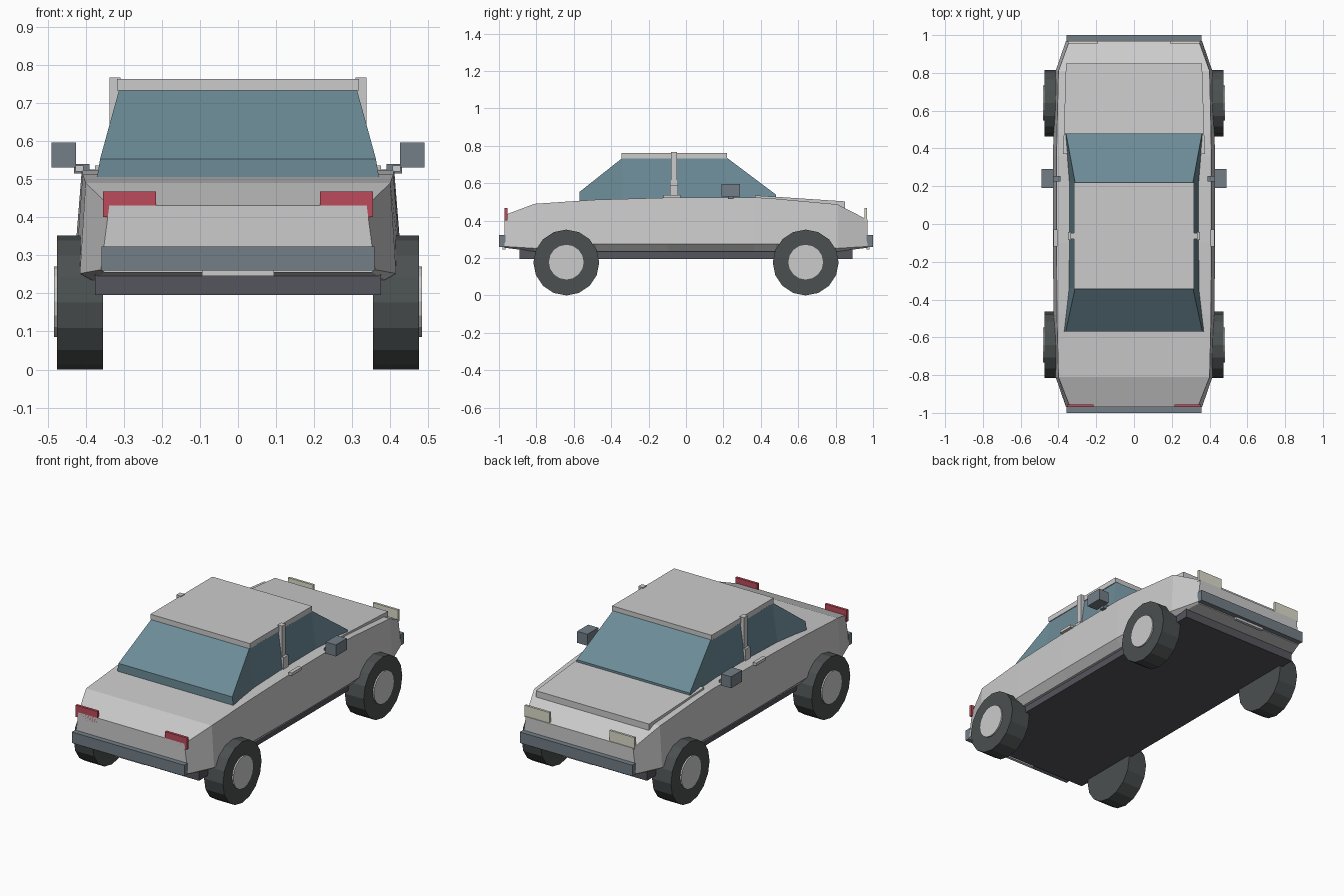
import bpy, bmesh, math

if "Cube" in bpy.data.objects:
    bpy.data.objects.remove(bpy.data.objects["Cube"])


def material(name, rgb):
    m = bpy.data.materials.new(name)
    m.diffuse_color = (*rgb, 1)
    m.use_nodes = True
    m.node_tree.nodes["Principled BSDF"].inputs["Base Color"].default_value = m.diffuse_color
    return m


GLASS = material("glass", (0.15, 0.26, 0.31))
RED = material("red_lens", (0.5, 0.07, 0.1))
PALE = material("pale_lens", (0.72, 0.72, 0.6))
TRIM = material("trim", (0.17, 0.21, 0.24))
DARK = material("underbody", (0.09, 0.09, 0.11))
RUBBER = material("rubber", (0.07, 0.08, 0.08))
METAL = material("hubcap", (0.75, 0.75, 0.76))


def finish(name, bm, mat=None):
    bmesh.ops.recalc_face_normals(bm, faces=bm.faces)
    me = bpy.data.meshes.new(name)
    bm.to_mesh(me)
    bm.free()
    ob = bpy.data.objects.new(name, me)
    bpy.context.collection.objects.link(ob)
    if mat:
        me.materials.append(mat)
    return ob


def loft(name, stations, mat=None):
    """Skin along y; each station is (y, [(half width, z), ...]) mirrored in x."""
    bm = bmesh.new()
    rings = []
    for y, half in stations:
        pts = half + [(-x, z) for x, z in reversed(half)]
        rings.append([bm.verts.new((x, y, z)) for x, z in pts])
    n = len(rings[0])
    for a, b in zip(rings, rings[1:]):
        for i in range(n):
            j = (i + 1) % n
            bm.faces.new((a[i], a[j], b[j], b[i]))
    bm.faces.new(rings[0])
    bm.faces.new(rings[-1])
    return finish(name, bm, mat)


def box(name, x, y, z, mat=None):
    bm = bmesh.new()
    bmesh.ops.create_cube(bm, size=1)
    for v in bm.verts:
        v.co = [(r[0] + r[1]) / 2 + c * (r[1] - r[0]) for r, c in zip((x, y, z), v.co)]
    return finish(name, bm, mat)


def pair(name, x, y, z, mat=None):
    box(name + "_right", x, y, z, mat)
    box(name + "_left", (-x[1], -x[0]), y, z, mat)


def disc(name, r, x0, x1, y, z, sides, mat):
    bm = bmesh.new()
    bmesh.ops.create_cone(bm, cap_ends=True, segments=sides,
                          radius1=r, radius2=r, depth=abs(x1 - x0))
    for v in bm.verts:
        a, b, c = v.co
        v.co = ((x0 + x1) / 2 + c, y + a, z + b)
    return finish(name, bm, mat)


# Body shell: top edge, widest lower edge, tucked-in bottom edge
loft("body", [
    (-0.97, [(0.338, 0.43), (0.36, 0.262), (0.35, 0.255)]),
    (-0.81, [(0.40, 0.49), (0.415, 0.252), (0.385, 0.235)]),
    (-0.48, [(0.408, 0.512), (0.425, 0.275), (0.39, 0.235)]),
    (-0.10, [(0.41, 0.523), (0.43, 0.275), (0.39, 0.235)]),
    (0.36, [(0.41, 0.525), (0.43, 0.275), (0.39, 0.235)]),
    (0.48, [(0.408, 0.517), (0.425, 0.275), (0.39, 0.235)]),
    (0.81, [(0.40, 0.487), (0.415, 0.252), (0.385, 0.235)]),
    (0.97, [(0.342, 0.405), (0.36, 0.262), (0.35, 0.255)]),
])
box("underbody", (-0.375, 0.375), (-0.89, 0.89), (0.196, 0.262), DARK)

# Hood panel sitting just proud of the body
loft("hood", [
    (0.37, [(0.375, 0.535), (0.375, 0.515)]),
    (0.85, [(0.36, 0.503), (0.36, 0.465)]),
])

# Cabin glass, roof and centre pillars
loft("cabin_glass", [
    (-0.57, [(0.362, 0.553), (0.37, 0.505)]),
    (-0.34, [(0.312, 0.735), (0.345, 0.505)]),
    (0.22, [(0.312, 0.735), (0.345, 0.505)]),
    (0.48, [(0.36, 0.54), (0.366, 0.505)]),
], GLASS)
box("roof", (-0.317, 0.317), (-0.345, 0.22), (0.732, 0.762))
pair("pillar", (0.308, 0.337), (-0.08, -0.047), (0.52, 0.767))
pair("pillar_foot", (0.325, 0.35), (-0.085, -0.042), (0.515, 0.59))

# Mirrors and door handles
pair("mirror", (0.425, 0.49), (0.19, 0.29), (0.53, 0.596), TRIM)
pair("mirror_arm", (0.39, 0.43), (0.225, 0.255), (0.515, 0.54), TRIM)
pair("door_handle", (0.405, 0.427), (-0.12, -0.03), (0.52, 0.536))

# Lights, bumpers and plates
pair("red_light", (0.215, 0.355), (-0.97, -0.955), (0.40, 0.467), RED)
pair("pale_light", (0.19, 0.35), (0.955, 0.968), (0.40, 0.467), PALE)
for end, s in (("red_end", -1), ("pale_end", 1)):
    box(end + "_bumper", (-0.358, 0.358), sorted((0.965 * s, s)), (0.26, 0.323), TRIM)
    box(end + "_plate", (-0.095, 0.095), sorted((0.965 * s, 0.982 * s)), (0.246, 0.30))

# Wheels with hubcaps
for sx in (-1, 1):
    for sy in (-1, 1):
        tag = f"{'right' if sx > 0 else 'left'}_{'front' if sy < 0 else 'back'}"
        disc("tire_" + tag, 0.176, sx * 0.355, sx * 0.475, sy * 0.64, 0.176, 16, RUBBER)
        disc("hubcap_" + tag, 0.093, sx * 0.46, sx * 0.483, sy * 0.64, 0.178, 16, METAL)
